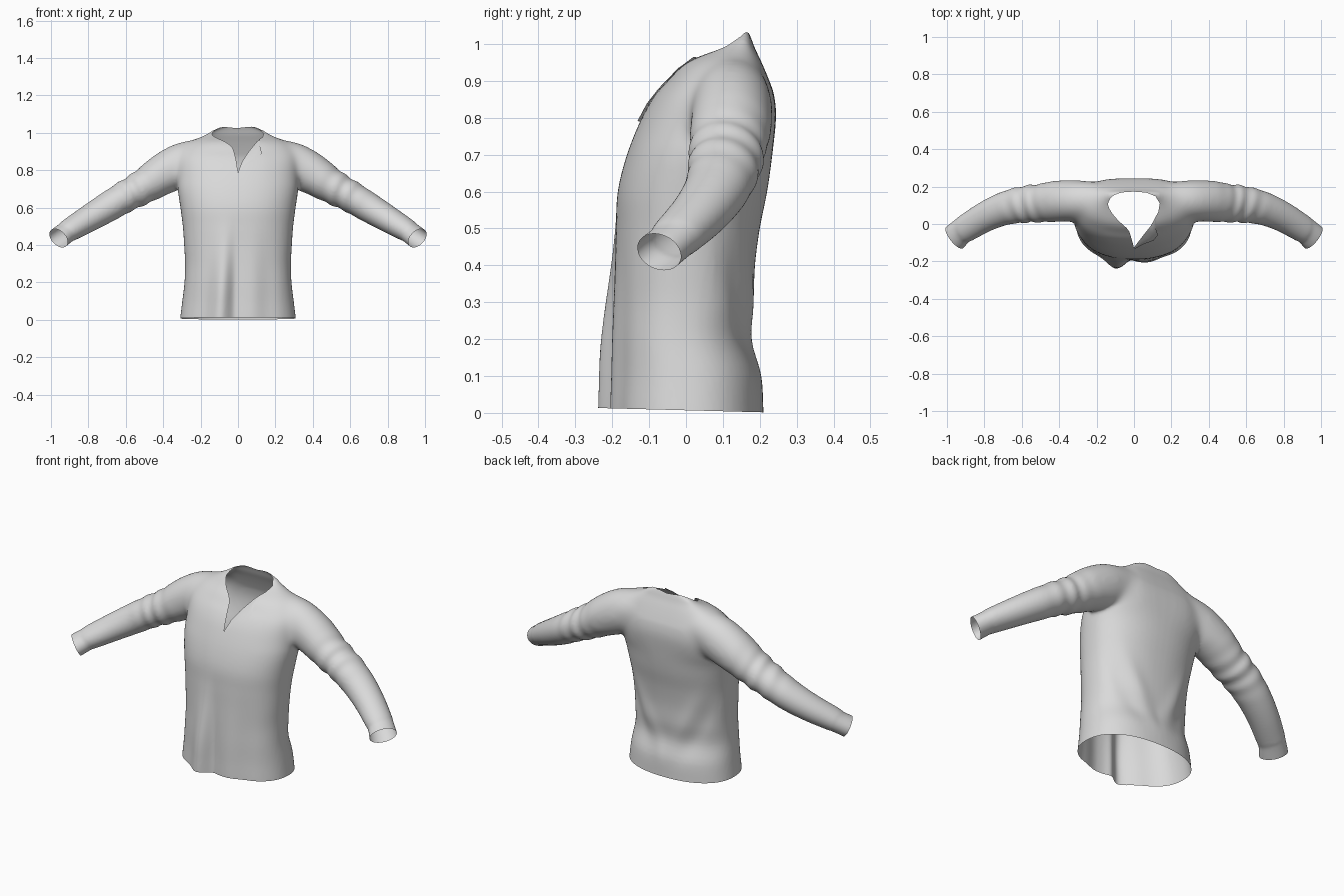
import bpy, bmesh, math
from mathutils import Vector, Matrix
from mathutils.bvhtree import BVHTree

if "Cube" in bpy.data.objects:
    bpy.data.objects.remove(bpy.data.objects["Cube"])

fabric = bpy.data.materials.new("grey fabric")
fabric.diffuse_color = (0.7, 0.7, 0.7, 1)
fabric.use_nodes = True
fabric.node_tree.nodes["Principled BSDF"].inputs["Base Color"].default_value = fabric.diffuse_color


def make_object(name, bm):
    me = bpy.data.meshes.new(name)
    bm.to_mesh(me)
    bm.free()
    me.materials.append(fabric)
    ob = bpy.data.objects.new(name, me)
    bpy.context.collection.objects.link(ob)
    return ob


def apply_modifier(ob, kind, **props):
    mod = ob.modifiers.new(kind, kind)
    for key, value in props.items():
        setattr(mod, key, value)
    bpy.context.view_layer.objects.active = ob
    bpy.ops.object.modifier_apply(modifier=mod.name)


def spline(rows, steps):
    """Catmull-Rom through rows of numbers."""
    out = []
    for i in range(len(rows) - 1):
        a, b, c, d = (rows[max(0, min(len(rows) - 1, i + k))] for k in (-1, 0, 1, 2))
        for j in range(steps):
            t = j / steps
            out.append([0.5 * (2 * q + (r - p) * t + (2 * p - 5 * q + 4 * r - s) * t * t
                               + (3 * q - p - 3 * r + s) * t ** 3)
                        for p, q, r, s in zip(a, b, c, d)])
    return out + [list(rows[-1])]


def loft(bm, rings):
    """Closed tube through rings of points."""
    vs = [[bm.verts.new(p) for p in ring] for ring in rings]
    n = len(vs[0])
    for a, b in zip(vs, vs[1:]):
        for i in range(n):
            bm.faces.new((a[i], a[(i + 1) % n], b[(i + 1) % n], b[i]))
    bm.faces.new(vs[0][::-1])
    bm.faces.new(vs[-1])


def bump(v, centre, width):
    return math.exp(-((v - centre) / width) ** 2)


def ramp(v, a, b):
    t = max(0, min(1, (v - a) / (b - a)))
    return t * t * (3 - 2 * t)


N = 64
ANGLES = [2 * math.pi * i / N for i in range(N)]
bm = bmesh.new()

# Torso: height, half width, front y, back y
torso = [(-.05, .314, -.20, .212), (0, .310, -.203, .21), (.1, .298, -.20, .203),
         (.2, .286, -.198, .175), (.3, .283, -.195, .183), (.4, .288, -.192, .187),
         (.5, .295, -.19, .20), (.6, .308, -.185, .22), (.7, .322, -.16, .234),
         (.8, .325, -.12, .244), (.86, .325, -.085, .239), (.9, .31, -.05, .226),
         (.95, .26, .0, .205), (.99, .175, .085, .186), (1.015, .13, .125, .177),
         (1.04, .07, .15, .166)]
rings = []
for z, w, yf, yb in spline(torso, 4):
    ring = []
    for a in ANGLES:
        c, s = math.cos(a), math.sin(a)
        # squarer across the shoulder blades
        e = 0.88 - (.2 * ramp(z, .65, .8) if s > 0 else 0)
        ring.append((w * math.copysign(abs(c) ** e, c),
                     (yf + yb) / 2 + (yb - yf) / 2 * math.copysign(abs(s) ** e, s), z))
    rings.append(ring)
loft(bm, rings)

# Sleeves: centre x, y, z, radius across, radius in depth
sleeve = [(.10, .125, .875, .095, .09), (.20, .124, .865, .103, .1), (.30, .125, .828, .119, .11),
          (.40, .122, .778, .109, .111),
          (.50, .112, .715, .093, .102), (.60, .103, .66, .084, .097), (.70, .08, .60, .079, .088),
          (.80, .036, .54, .071, .080), (.90, -.024, .48, .061, .073), (.92, -.036, .466, .056, .069),
          (.96, -.073, .436, .056, .073), (1.0, -.113, .404, .056, .073)]
path = spline(sleeve, 8)
for side in (1, -1):
    rings = []
    for i, (x, y, z, rv, rd) in enumerate(path):
        t = (Vector(path[min(i + 1, len(path) - 1)][:3]) - Vector(path[max(i - 1, 0)][:3])).normalized()
        up = (Vector((0, 0, 1)) - t * t.z).normalized()
        across = t.cross(up)
        ring = []
        for a in ANGLES:
            # gathered folds around the elbow
            k = 1 + .05 * bump(x, .56, .08) * math.sin(x * 85 + 1.6 * math.sin(a + .5))
            p = Vector((x, y, z)) + (up * rv * math.cos(a) + across * rd * math.sin(a)) * k
            ring.append((p.x * side, p.y, p.z))
        rings.append(ring)
    loft(bm, rings)
bmesh.ops.recalc_face_normals(bm, faces=bm.faces)
shirt = make_object("shirt", bm)

# Merge torso and sleeves into one soft skin, blended most at the shoulders
apply_modifier(shirt, 'REMESH', mode='VOXEL', voxel_size=0.009)
apply_modifier(shirt, 'SMOOTH', factor=0.5, iterations=4)
group = shirt.vertex_groups.new(name="shoulder")
for v in shirt.data.vertices:
    x, y, z = abs(v.co.x), v.co.y, v.co.z
    group.add([v.index], ramp(x, .13, .2) * (1 - ramp(x, .36, .46)) * ramp(z, .71, .78), 'REPLACE')
apply_modifier(shirt, 'SMOOTH', factor=0.5, iterations=70, vertex_group="shoulder")
shirt.vertex_groups.clear()

# Hanging folds on the front and back
for v in shirt.data.vertices:
    x, y, z = v.co
    if abs(x) > .3 or z > .75:
        continue
    edge = 1 - ramp(abs(x), .2, .3)
    if y < -.05:
        low = (1 - ramp(z, .1, .6)) * edge
        v.co.y += low * (-.042 * bump(x, -.1 + .06 * z, .055) + .012 * bump(x, -.02, .03)
                         - .006 * bump(x, .08, .05) + .006 * bump(x, .16, .05))
    elif y > .08:
        mid = bump(z, .32, .17) * edge
        v.co.y += mid * .008 * (bump(abs(x), .03 + .45 * (z - .12), .05)
                                - bump(abs(x), .11 + .45 * (z - .12), .05))

# Turned-back collar flap beside the neck slit, laid on the skin
bm = bmesh.new()
bm.from_mesh(shirt.data)
skin = BVHTree.FromBMesh(bm)
bm.free()
inner = [(.112, .03), (.09, -.01), (.07, -.035), (.05, -.06), (.022, -.095), (.0, -.125)]
outer = [(.116, .02), (.118, -.025), (.127, -.055), (.105, -.082), (.05, -.103), (.008, -.125)]
bm = bmesh.new()
rows = []
for (ax, ay), (bx, by) in zip(inner, outer):
    row = []
    for k in range(5):
        t = k / 4
        p, n = skin.ray_cast(Vector((ax + (bx - ax) * t, ay + (by - ay) * t, 2)), Vector((0, 0, -1)))[:2]
        row.append(bm.verts.new(p + n * (.001 + .006 * math.sin(t * 2))))
    rows.append(row)
for a, b in zip(rows, rows[1:]):
    for k in range(4):
        bm.faces.new((a[k], b[k], b[k + 1], a[k + 1]))
flap = make_object("collar_flap", bm)

# Cutter for the neck, hem and cuff openings
bm = bmesh.new()
left = [(0, -.127), (-.016, -.07), (-.032, -.03), (-.085, .02), (-.125, .07), (-.138, .11),
        (-.115, .148), (-.065, .168), (0, .173)]
right = [(.065, .168), (.115, .148), (.138, .11), (.13, .065), (.09, -.01), (.05, -.06), (.02, -.1)]
outline = [p[:2] for p in spline(left, 4)] + right
lo = [bm.verts.new((x, y, .65)) for x, y in outline]
hi = [bm.verts.new((x, y, 1.3)) for x, y in outline]
for i in range(len(lo)):
    j = (i + 1) % len(lo)
    bm.faces.new((lo[i], lo[j], hi[j], hi[i]))
bm.faces.new(lo[::-1])
bm.faces.new(hi)
bmesh.ops.create_cube(bm, size=1, matrix=Matrix.Translation((0, 0, -.143))
                      @ Matrix.Rotation(-.026, 4, 'X') @ Matrix.Diagonal((1.2, 1, .3, 1)))
for side in (1, -1):
    t = Vector((.065 * side, -.05, -.042)).normalized()
    centre = Vector((.958 * side, -.073, .434)) + t * .15
    bmesh.ops.create_cube(bm, size=.3, matrix=Matrix.Translation(centre)
                          @ t.to_track_quat('Z', 'Y').to_matrix().to_4x4())
bmesh.ops.recalc_face_normals(bm, faces=bm.faces)
cut_walls = BVHTree.FromBMesh(bm)
cutter = make_object("opening_cutter", bm)
apply_modifier(shirt, 'BOOLEAN', object=cutter, operation='DIFFERENCE', solver='EXACT')
bpy.data.objects.remove(cutter)

# Remove the cut walls so the cloth is an open shell
bm = bmesh.new()
bm.from_mesh(shirt.data)
walls = [f for f in bm.faces
         if (hit := cut_walls.find_nearest(f.calc_center_median()))[3] < 2e-5
         and abs(hit[1].dot(f.normal)) > .99]
bmesh.ops.delete(bm, geom=walls, context='FACES')
bm.to_mesh(shirt.data)
bm.free()

for ob in (shirt, flap):
    for p in ob.data.polygons:
        p.use_smooth = True
        p.material_index = 0
